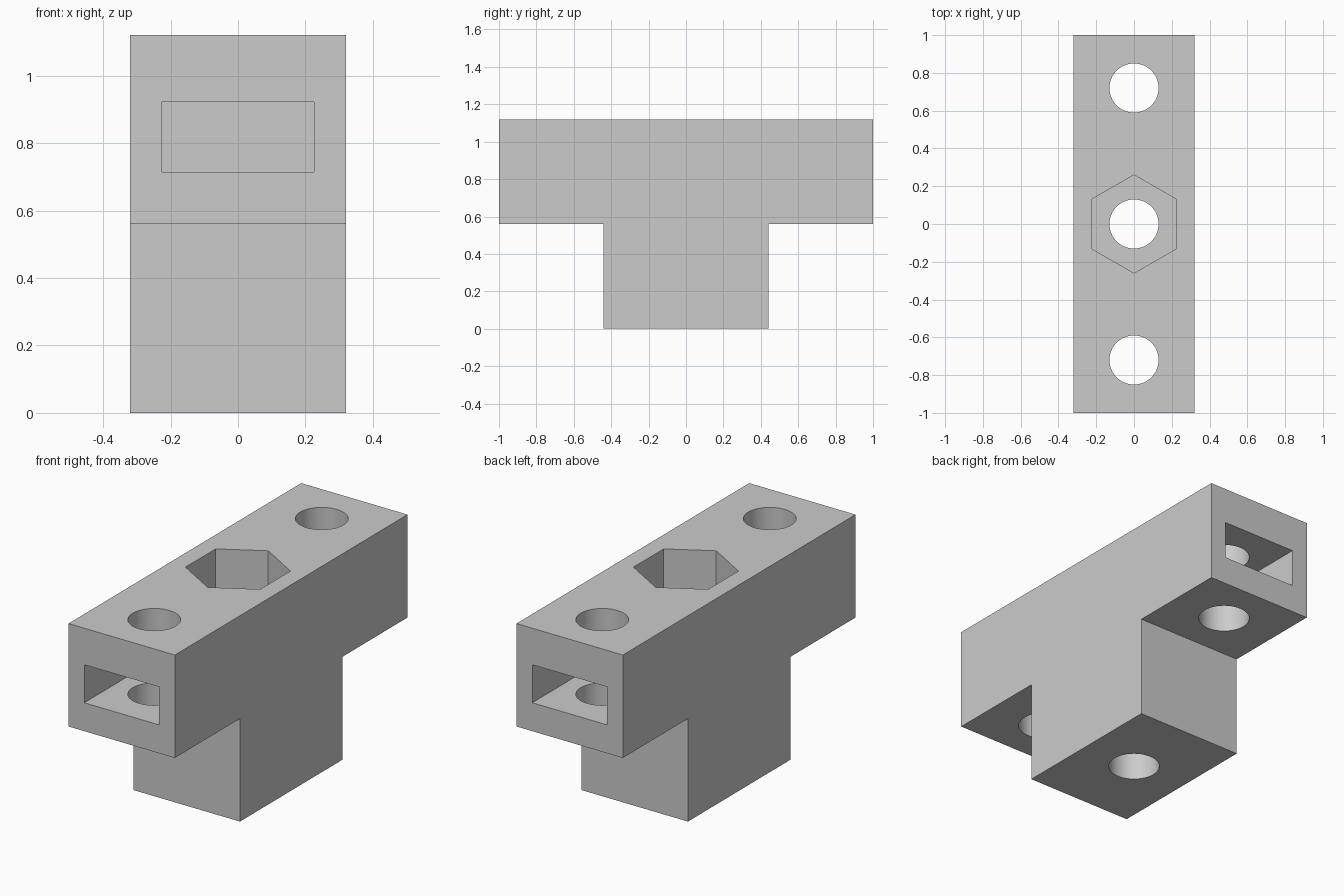
import bpy
import bmesh
from math import pi, radians

cube = bpy.data.objects.get("Cube")
if cube:
    bpy.data.objects.remove(cube, do_unlink=True)

HALF_WIDTH, HEIGHT, SHELF = 0.32, 1.12, 0.56
STEM, BOLT_Y, BOLT_R = 0.44, 0.72, 0.13

grey = bpy.data.materials.new("light grey plastic")
grey.use_nodes = True
grey.diffuse_color = (0.6, 0.6, 0.6, 1)
grey.node_tree.nodes["Principled BSDF"].inputs["Base Color"].default_value = (0.6, 0.6, 0.6, 1)


def finish(name, bm):
    bmesh.ops.recalc_face_normals(bm, faces=bm.faces)
    mesh = bpy.data.meshes.new(name)
    bm.to_mesh(mesh)
    bm.free()
    mesh.materials.append(grey)
    obj = bpy.data.objects.new(name, mesh)
    bpy.context.collection.objects.link(obj)
    return obj


def prism(name, sides, radius, y, z0, z1):
    bm = bmesh.new()
    bmesh.ops.create_cone(bm, cap_ends=True, segments=sides, radius1=radius,
                          radius2=radius, depth=z1 - z0)
    obj = finish(name, bm)
    obj.location = (0, y, (z0 + z1) / 2)
    return obj


def box(name, size, centre):
    bm = bmesh.new()
    bmesh.ops.create_cube(bm, size=1)
    bmesh.ops.scale(bm, vec=size, verts=bm.verts)
    obj = finish(name, bm)
    obj.location = centre
    return obj


# T-shaped body, extruded across its width
half = [(STEM, 0), (STEM, SHELF), (1, SHELF), (1, HEIGHT)]
outline = half + [(-y, z) for y, z in reversed(half)]
bm = bmesh.new()
face = bm.faces.new([bm.verts.new((-HALF_WIDTH, y, z)) for y, z in outline])
side = bmesh.ops.extrude_face_region(bm, geom=[face])["geom"]
bmesh.ops.translate(bm, vec=(2 * HALF_WIDTH, 0, 0),
                    verts=[v for v in side if isinstance(v, bmesh.types.BMVert)])
body = finish("mounting_block", bm)

# Hexagonal nut pocket, bolt holes and end slots
cutters = [prism("hex_pocket_cutter", 6, 0.26, 0, SHELF, HEIGHT + 0.1)]
for y in (-BOLT_Y, 0, BOLT_Y):
    cutters.append(prism("bolt_hole_cutter", 64, BOLT_R, y, -0.1, HEIGHT + 0.1))
for s in (-1, 1):
    cutters.append(box("nut_slot_cutter", (0.45, 0.61, 0.207), (0, s * 0.795, 0.818)))

for cutter in cutters:
    cutter.hide_render = True
    cutter.hide_viewport = True
    mod = body.modifiers.new(cutter.name, "BOOLEAN")
    mod.operation = "DIFFERENCE"
    mod.solver = "EXACT"
    mod.object = cutter

# Bake the cuts, then drop the helpers
bpy.context.view_layer.update()
graph = bpy.context.evaluated_depsgraph_get()
cut_mesh = bpy.data.meshes.new_from_object(body.evaluated_get(graph))
body.modifiers.clear()
body.data = cut_mesh
for cutter in cutters:
    bpy.data.objects.remove(cutter, do_unlink=True)

# Round holes shade smooth, edges stay crisp
bpy.ops.object.select_all(action="DESELECT")
body.select_set(True)
bpy.context.view_layer.objects.active = body
bpy.ops.object.shade_smooth_by_angle(angle=radians(30))
